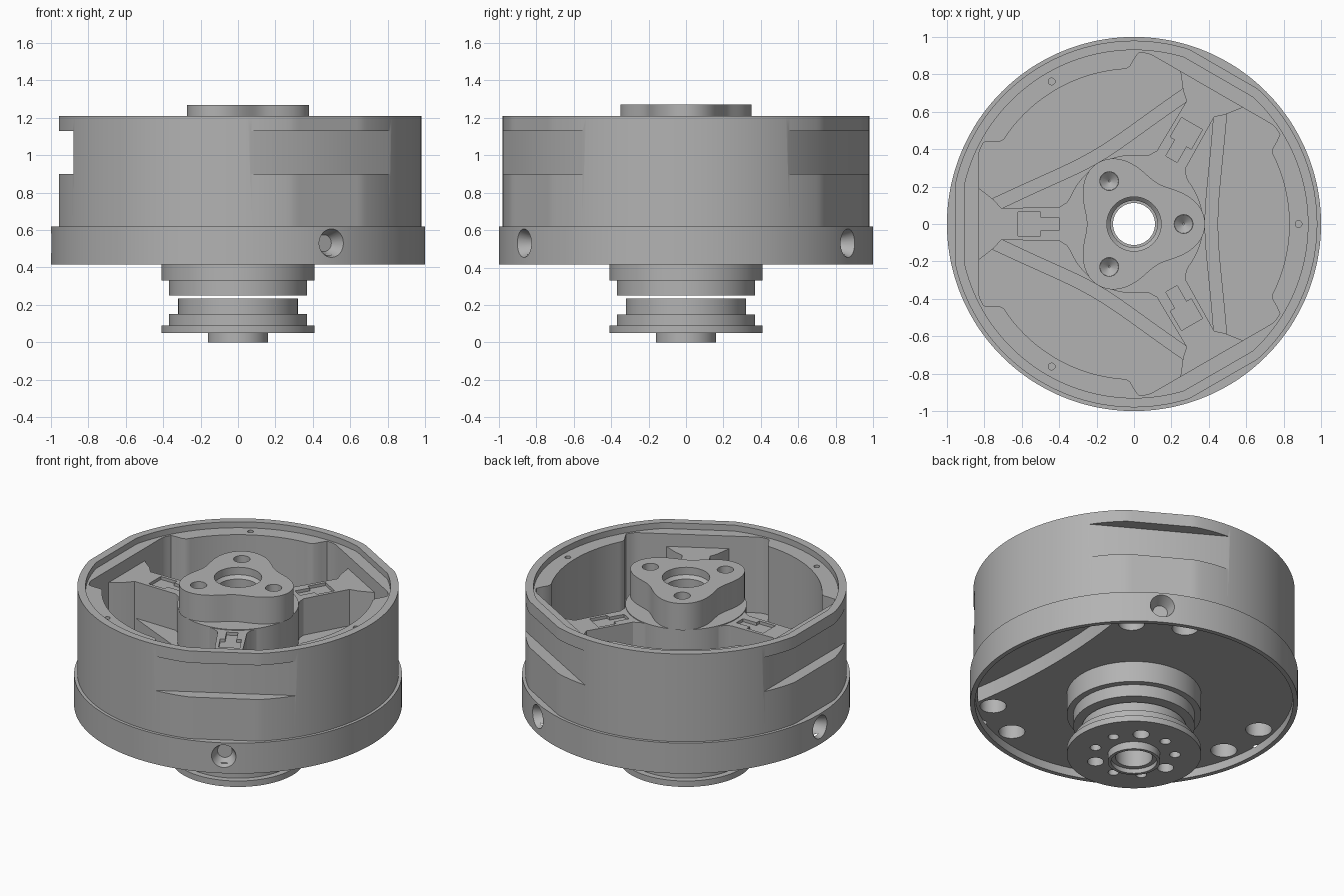
import bpy, bmesh, math
from mathutils import Matrix, Vector

if "Cube" in bpy.data.objects:
    bpy.data.objects.remove(bpy.data.objects["Cube"])

N = 240
FLATS = (60, 180, 300)      # directions of the three arms and side slots
grey = bpy.data.materials.new("machined grey")
grey.diffuse_color = (0.45, 0.45, 0.45, 1)
grey.use_nodes = True
grey.node_tree.nodes["Principled BSDF"].inputs["Base Color"].default_value = grey.diffuse_color


def make(name, bm):
    bmesh.ops.recalc_face_normals(bm, faces=bm.faces)
    me = bpy.data.meshes.new(name)
    bm.to_mesh(me)
    bm.free()
    ob = bpy.data.objects.new(name, me)
    bpy.context.collection.objects.link(ob)
    me.materials.append(grey)
    return ob


def loft(name, rings):
    """Closed ring solid: each entry is (radius or polar function, z)."""
    bm = bmesh.new()
    loops = []
    for r, z in rings:
        row = []
        for i in range(N):
            a = 2 * math.pi * i / N
            q = r(a) if callable(r) else r
            row.append(bm.verts.new((q * math.cos(a), q * math.sin(a), z)))
        loops.append(row)
    for k, a in enumerate(loops):
        b = loops[(k + 1) % len(loops)]
        for i in range(N):
            j = (i + 1) % N
            bm.faces.new((a[i], a[j], b[j], b[i]))
    return make(name, bm)


def prism(name, pts, z0, z1, turn=0):
    bm = bmesh.new()
    f = bm.faces.new([bm.verts.new((x, y, z0)) for x, y in pts])
    up = bmesh.ops.extrude_face_region(bm, geom=[f])["geom"]
    bmesh.ops.translate(bm, vec=(0, 0, z1 - z0), verts=[v for v in up if isinstance(v, bmesh.types.BMVert)])
    bmesh.ops.rotate(bm, verts=bm.verts, matrix=Matrix.Rotation(math.radians(turn), 3, 'Z'))
    return make(name, bm)


def cone(start, end, r1, r2):
    s, e = Vector(start), Vector(end)
    bm = bmesh.new()
    m = Matrix.Translation((s + e) / 2) @ (e - s).to_track_quat('Z', 'Y').to_matrix().to_4x4()
    bmesh.ops.create_cone(bm, cap_ends=True, segments=32, radius1=r1, radius2=r2, depth=(e - s).length, matrix=m)
    return make("cutter", bm)


def cut(ob, cutter):
    cutter.hide_render = True
    m = ob.modifiers.new("cut", 'BOOLEAN')
    m.operation, m.solver, m.object = 'DIFFERENCE', 'EXACT', cutter
    bpy.context.view_layer.objects.active = ob
    bpy.ops.object.modifier_apply(modifier=m.name)
    bpy.data.objects.remove(cutter)


def at(r, deg, z):
    a = math.radians(deg)
    return (r * math.cos(a), r * math.sin(a), z)


def off_flat(a):
    """Angle to the nearest arm direction."""
    return abs((math.degrees(a) % 120) - 60) * math.pi / 180


def flatted(R, d):
    return lambda a: min(R, d / math.cos(off_flat(a)))


def pocket(a):
    d = off_flat(a)
    return max(0.83, min(0.83 / math.cos(d), 0.44 / max(math.sin(d), 1e-6), 0.915))


def web(base, cap):
    def r(a):
        d = math.pi / 3 - off_flat(a)
        return min(base / math.cos(d) * (1 + 0.14 * d * d), cap)
    return r


def trilobe(a):
    return 0.316 + 0.064 * math.cos(3 * a)


# Housing: outer ring, flatted wall, rim ledge, inner pocket and recessed underside
rim, wall = flatted(0.93, 0.905), flatted(0.98, 0.957)
housing = loft("housing", [(0.112, 0.66), (pocket, 0.66), (pocket, 1.17), (rim, 1.17), (rim, 1.21),
                           (wall, 1.21), (wall, 0.62), (1, 0.62), (1, 0.415), (0.97, 0.415),
                           (0.97, 0.47), (0.112, 0.47)])
for d in FLATS:
    # Side slot, radial screw hole, pair of underside holes, small rim hole
    cut(housing, prism("cutter", [(0.88, -0.6), (1.2, -0.6), (1.2, 0.6), (0.88, 0.6)], 0.9, 1.13, d))
    cut(housing, cone(at(0.92, d, 0.53), at(1.01, d, 0.53), 0.045, 0.08))
    for s in (-11, 11):
        cut(housing, cone(at(0.87, d + s, 0.4), at(0.87, d + s, 0.6), 0.08, 0.08))
    cut(housing, cone(at(0.88, d + 60, 1.1), at(0.88, d + 60, 1.2), 0.018, 0.018))
# Curved pocket on one side of the underside
arc = [at(0.955, a, 0)[:2] for a in range(-45, 46, 5)]
back = [(0.62 + 0.055 * (t / 6) ** 2, 0.675 * t / 6) for t in range(5, -6, -1)]
cut(housing, prism("cutter", arc + back, 0.44, 0.57))

# Stepped floor web between the arms
loft("floor_web_lower", [(0.13, 0.64), (web(0.45, 0.86), 0.64), (web(0.45, 0.86), 0.74), (0.13, 0.74)])
loft("floor_web_upper", [(0.13, 0.7), (web(0.38, 0.76), 0.7), (web(0.38, 0.76), 0.84), (0.13, 0.84)])

# Centre hub with three-lobed cap and bolt holes
hub = loft("hub", [(0.125, 0.65), (0.125, 1.2), (0.145, 1.22), (0.145, 1.27), (trilobe, 1.27),
                   (trilobe, 1.09), (0.37, 1.09), (0.37, 0.65)])
for d in (0, 120, 240):
    cut(hub, cone(at(0.265, d, 1.16), at(0.265, d, 1.2), 0.005, 0.05))
    cut(hub, cone(at(0.265, d, 1.199), at(0.265, d, 1.3), 0.05, 0.05))

# Three arms flaring into the wall, each with a shallow T groove
half = [(0.28, 0.17), (0.33, 0.16), (0.36, 0.115), (0.4, 0.09), (0.71, 0.085), (0.75, 0.13), (0.84, 0.2)]
groove = [(0.4, 0.035), (0.5, 0.035), (0.5, 0.065), (0.62, 0.065)]
for i, d in enumerate(FLATS):
    arm = prism(f"arm_{i + 1}", half + [(x, -y) for x, y in reversed(half)], 0.7, 1.085, d)
    cut(arm, prism("cutter", groove + [(x, -y) for x, y in reversed(groove)], 1.065, 1.2, d))

# Upper collar under the housing
loft("upper_collar", [(0.112, 0.25), (0.37, 0.25), (0.37, 0.33), (0.41, 0.33), (0.41, 0.475), (0.112, 0.475)])

# Separate lower flange with boss and nine holes
flange = loft("lower_flange", [(0.112, 0.235), (0.32, 0.235), (0.32, 0.15), (0.37, 0.15), (0.37, 0.09),
                               (0.41, 0.09), (0.41, 0.05), (0.16, 0.05), (0.16, 0), (0.14, 0),
                               (0.14, 0.03), (0.112, 0.03)])
for k in range(9):
    r = 0.05 if k % 3 == 0 else 0.033
    cut(flange, cone(at(0.25, 60 + 40 * k, 0.02), at(0.25, 60 + 40 * k, 0.16), r, r))

# Smooth round walls, sharp edges
for ob in bpy.context.scene.objects:
    ob.select_set(True)
    bpy.context.view_layer.objects.active = ob
bpy.ops.object.shade_smooth_by_angle(angle=math.radians(30))
